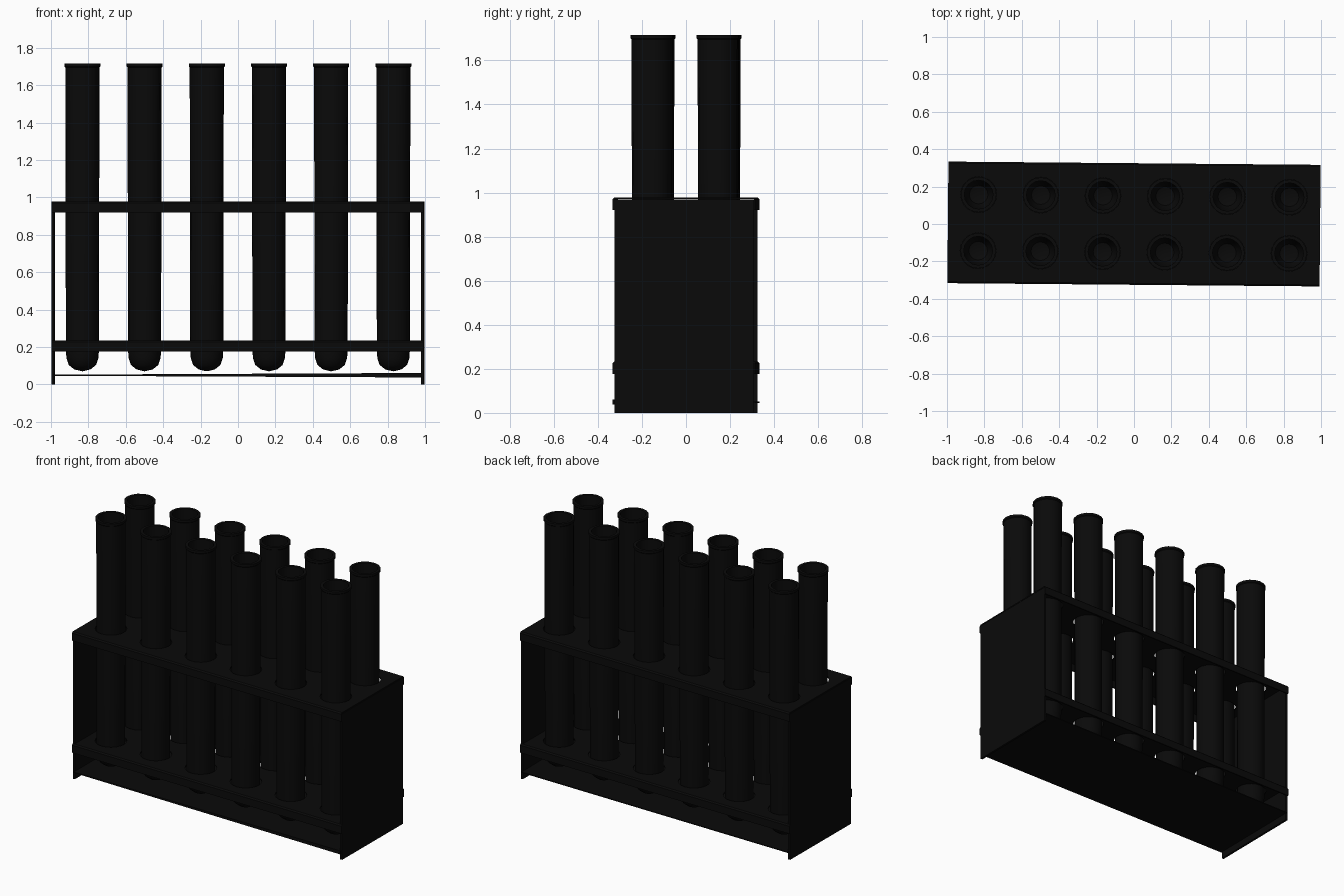
import bpy, bmesh, math
from mathutils import Matrix, Vector

cube = bpy.data.objects.get("Cube")
if cube:
    bpy.data.objects.remove(cube, do_unlink=True)

# One near-black material for the whole rack
black = bpy.data.materials.new("black")
black.use_nodes = True
colour = (0.003, 0.003, 0.003, 1)
black.diffuse_color = colour
black.node_tree.nodes["Principled BSDF"].inputs["Base Color"].default_value = colour

SKEW = Matrix.Rotation(math.radians(-0.5), 4, "Z")  # rack sits slightly turned
COLUMNS = [-0.832 + 0.3325 * i for i in range(6)]
ROWS = (-0.15, 0.15)


def finish(bm, name, smooth=False):
    bmesh.ops.recalc_face_normals(bm, faces=bm.faces)
    mesh = bpy.data.meshes.new(name)
    bm.to_mesh(mesh)
    bm.free()
    mesh.materials.append(black)
    obj = bpy.data.objects.new(name, mesh)
    bpy.context.collection.objects.link(obj)
    if smooth:
        bpy.ops.object.select_all(action="DESELECT")
        obj.select_set(True)
        bpy.context.view_layer.objects.active = obj
        bpy.ops.object.shade_smooth_by_angle(angle=math.radians(35))
    return obj


def box(name, lo, hi):
    bm = bmesh.new()
    size = Vector(hi) - Vector(lo)
    centre = (Vector(hi) + Vector(lo)) / 2
    bmesh.ops.create_cube(bm, size=1, matrix=Matrix.Translation(centre) @ Matrix.Diagonal((*size, 1)))
    return finish(bm, name)


def lathe(bm, profile, x, y, steps=16):
    rings = []
    for r, z in profile:
        if r == 0:
            rings.append([bm.verts.new((x, y, z))] * steps)
        else:
            rings.append([bm.verts.new((x + r * math.cos(a), y + r * math.sin(a), z))
                          for a in (2 * math.pi * i / steps for i in range(steps))])
    for lower, upper in zip(rings, rings[1:]):
        for i in range(steps):
            j = (i + 1) % steps
            bm.faces.new(list(dict.fromkeys((lower[i], lower[j], upper[j], upper[i]))))


def shelf(name, top, drop=0.058):
    # Folded sheet: flat top with a lip along the front and the back
    w, t, half = 0.325, 0.008, 0.995
    half_section = [(w - t, top - drop), (w, top - drop), (w, top - t), (w - t, top)]
    outer = half_section[1:] + [(-y, z) for y, z in reversed(half_section[1:])]
    inner = [(-w + t, top - drop), (-w + t, top - t), (w - t, top - t), (w - t, top - drop)]
    bm = bmesh.new()
    face = bm.faces.new([bm.verts.new((-half, y, z)) for y, z in outer + inner])
    ext = bmesh.ops.extrude_face_region(bm, geom=[face], use_keep_orig=True)
    moved = [v for v in ext["geom"] if isinstance(v, bmesh.types.BMVert)]
    bmesh.ops.translate(bm, verts=moved, vec=(2 * half, 0, 0))
    obj = finish(bm, name)

    # Round holes for the tubes
    bm = bmesh.new()
    for x in COLUMNS:
        for y in ROWS:
            bmesh.ops.create_cone(bm, cap_ends=True, segments=20, radius1=0.096, radius2=0.096,
                                  depth=0.1, matrix=Matrix.Translation((x, y, top)))
    cutter = finish(bm, "hole_cutter")
    cutter.hide_render = True
    mod = obj.modifiers.new("holes", "BOOLEAN")
    mod.operation, mod.solver, mod.object = "DIFFERENCE", "EXACT", cutter
    bpy.context.view_layer.update()
    cut = bpy.data.meshes.new_from_object(obj.evaluated_get(bpy.context.evaluated_depsgraph_get()))
    obj.modifiers.clear()
    obj.data = cut
    bpy.data.objects.remove(cutter, do_unlink=True)
    return obj


parts = []

# End panels
for name, side in (("left_panel", 1), ("right_panel", -1)):
    xs = sorted((side * 0.995, side * 0.981))
    parts.append(box(name, (xs[0], -0.316, 0), (xs[1], 0.316, 0.968)))

# Perforated shelves
parts.append(shelf("top_shelf", 0.978))
parts.append(shelf("lower_shelf", 0.234))

# Thin base sheet, its front edge deepening towards the left end
base = box("base_sheet", (-0.985, -0.325, 0.046), (0.985, 0.325, 0.052))
for v in base.data.vertices:
    if v.co.x > 0 and v.co.y < 0:
        v.co.z += 0.009 if v.co.z > 0.049 else -0.009
parts.append(base)

# Test tubes: open, thin walled, rounded below, with a small rim
R = 0.087
wall = [(0, 0.07), (0.042, 0.08), (0.072, 0.104), (R - 0.003, 0.14), (R, 0.18),
        (R + 0.003, 1.695), (R + 0.008, 1.7), (R + 0.008, 1.715)]
bore = [(0.077, 1.715), (0.075, 0.15), (0.05, 0.1), (0, 0.083)]
for row, y in zip(("front", "back"), ROWS):
    for i, x in enumerate(COLUMNS):
        bm = bmesh.new()
        lathe(bm, wall + bore, x, y)
        parts.append(finish(bm, f"{row}_tube_{i + 1}", smooth=True))

for part in parts:
    part.data.transform(SKEW)
